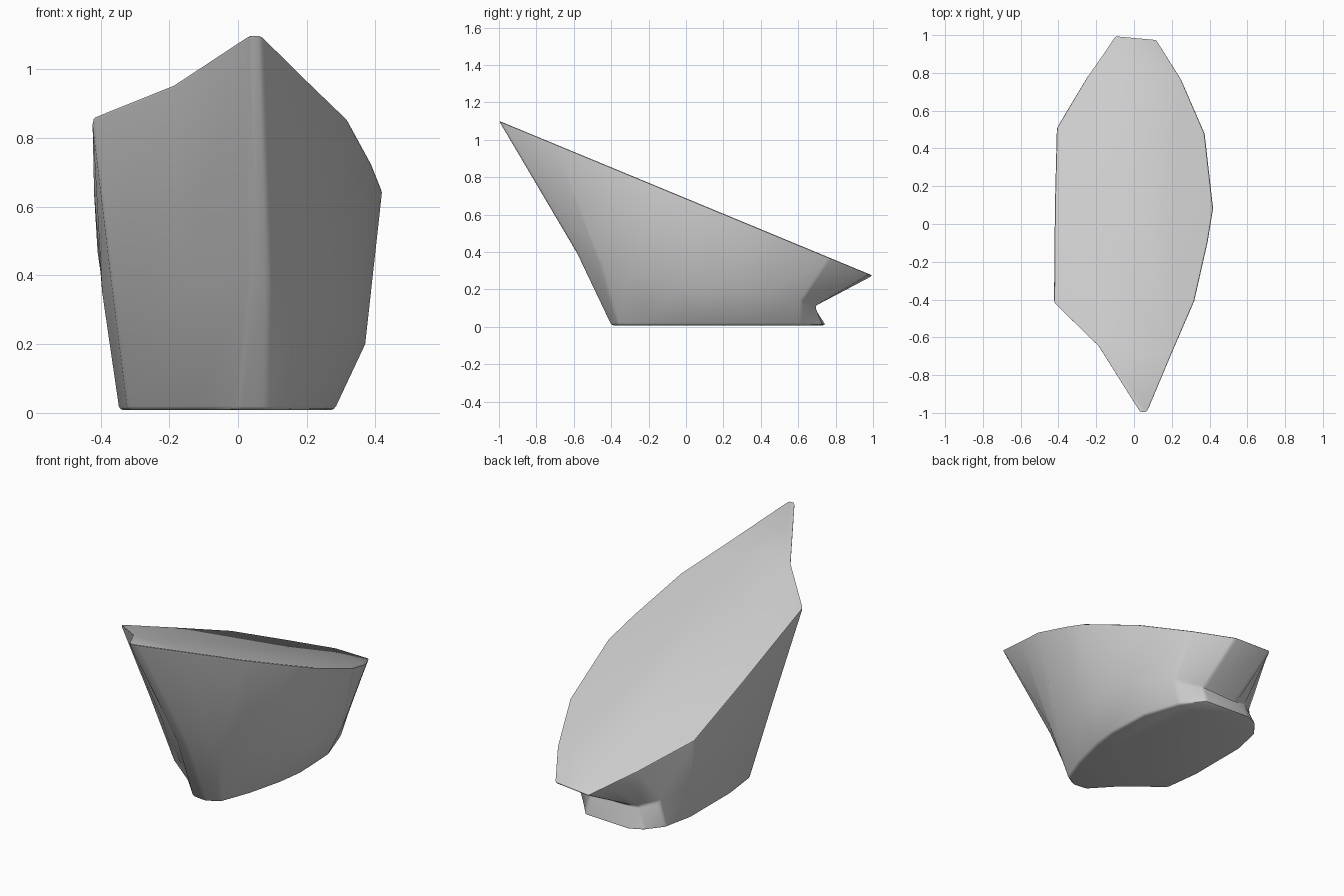
import bpy, bmesh

if "Cube" in bpy.data.objects:
    bpy.data.objects.remove(bpy.data.objects["Cube"])

# Each column runs down the rock: top (x, y), waist (x, y, z), base (x, y)
COLUMNS = [
    (.03, -1.00, .04, -.585, .40, .00, -.39),
    (.07, -1.00, .09, -.585, .40, .08, -.40),
    (.20, -.69, .19, -.46, .35, .15, -.36),
    (.32, -.41, .29, -.29, .30, .21, -.20),
    (.39, -.10, .345, -.04, .22, .26, .00),
    (.42, .08, .37, .13, .20, .28, .15),
    (.375, .48, .345, .42, .18, .27, .40),
    (.25, .77, .24, .62, .14, .20, .61),
    (.12, .98, .10, .69, .11, .11, .73),
    (-.10, 1.00, -.12, .68, .11, -.17, .745),
    (-.16, .91, -.19, .68, .12, -.24, .71),
    (-.25, .78, -.27, .62, .14, -.31, .62),
    (-.41, .51, -.37, .46, .20, -.345, .45),
    (-.42, .10, -.395, .10, .35, -.345, .10),
    (-.425, -.42, -.37, -.24, .40, -.32, -.10),
    (-.19, -.65, -.16, -.43, .40, -.12, -.26),
]


def top_z(y):
    """Height of the sloping flat top."""
    return .687 - .414 * y


bm = bmesh.new()
rings = [[], [], []]
for tx, ty, mx, my, mz, bx, by in COLUMNS:
    rings[0].append(bm.verts.new((bx, by, .008)))
    rings[1].append(bm.verts.new((mx, my, mz)))
    rings[2].append(bm.verts.new((tx, ty, top_z(ty))))

# Flat base, sloping top and the faceted sides between them
bm.faces.new(rings[0][::-1])
bm.faces.new(rings[2])
n = len(COLUMNS)
for low, high in zip(rings, rings[1:]):
    for i in range(n):
        j = (i + 1) % n
        bm.faces.new((low[i], low[j], high[j], high[i]))
bmesh.ops.recalc_face_normals(bm, faces=bm.faces)

# Worn edges
edges = [e for e in bm.edges if e.calc_face_angle(0) > .35]
bmesh.ops.bevel(bm, geom=edges, offset=.012, segments=2, profile=.5,
                affect='EDGES', clamp_overlap=True)

mesh = bpy.data.meshes.new("slanted_rock")
bm.to_mesh(mesh)
bm.free()
rock = bpy.data.objects.new("slanted_rock", mesh)
bpy.context.collection.objects.link(rock)

# Soft shading over the worn sides
bpy.context.view_layer.objects.active = rock
rock.select_set(True)
bpy.ops.object.shade_smooth_by_angle(angle=.6)
